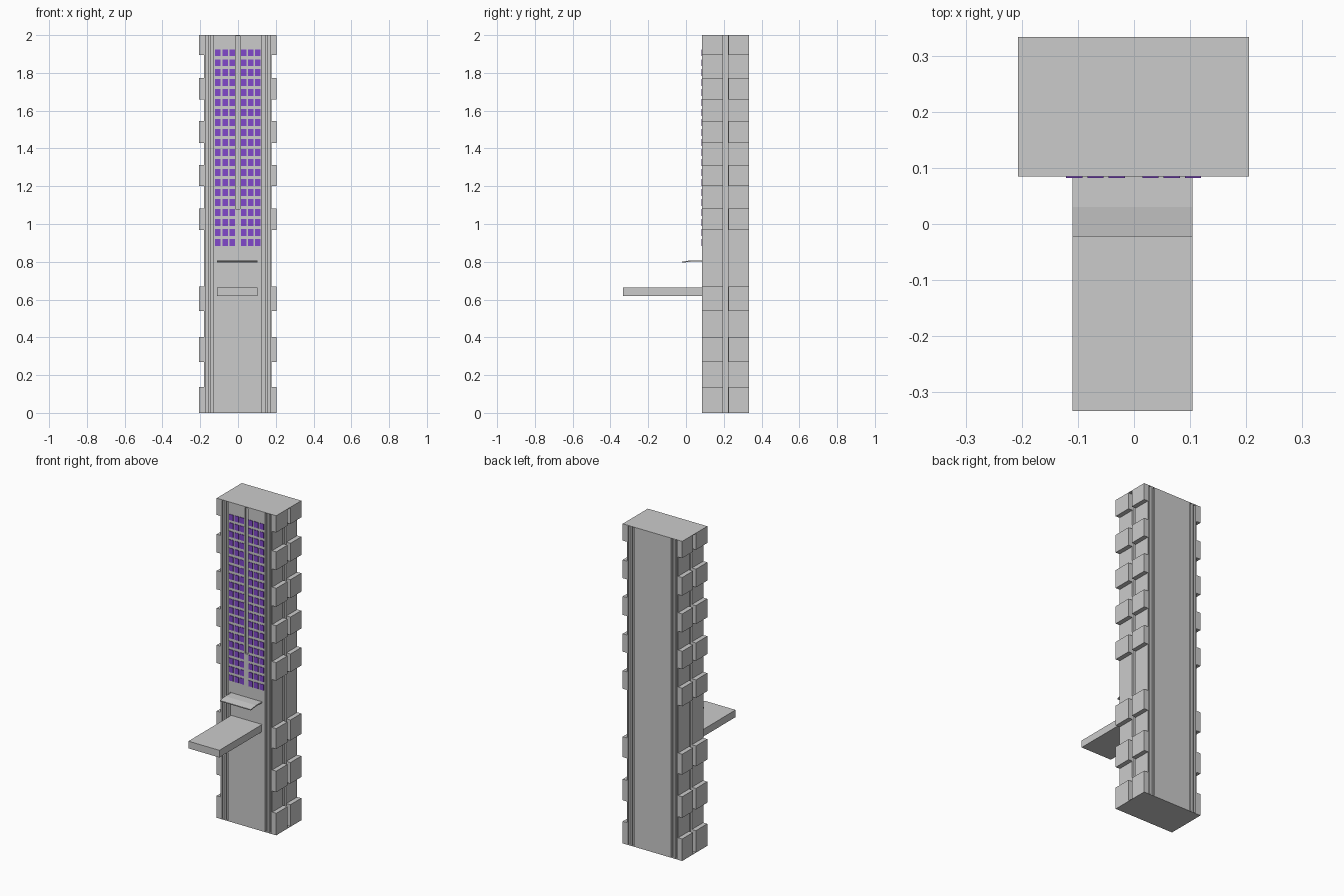
import bpy, bmesh

if "Cube" in bpy.data.objects:
    bpy.data.objects.remove(bpy.data.objects["Cube"])

CX = -0.001                 # tower centre line
FRONT, BACK = 0.085, 0.333
CORE, OUTER = 0.178, 0.206  # half widths of shaft and of corner blocks
DEPTH = 0.012               # groove depth
MID = (0.197, 0.226)        # groove along the middle of each side


def add_object(name, bm, mat=None):
    bmesh.ops.recalc_face_normals(bm, faces=bm.faces)
    mesh = bpy.data.meshes.new(name)
    bm.to_mesh(mesh)
    bm.free()
    ob = bpy.data.objects.new(name, mesh)
    bpy.context.collection.objects.link(ob)
    if mat:
        mesh.materials.append(mat)
    return ob


def add_box(bm, x0, x1, y0, y1, z0, z1):
    vs = bmesh.ops.create_cube(bm, size=1)['verts']
    for v in vs:
        v.co = (x1 if v.co.x > 0 else x0, y1 if v.co.y > 0 else y0, z1 if v.co.z > 0 else z0)


def box(name, *dims):
    bm = bmesh.new()
    add_box(bm, *dims)
    return add_object(name, bm)


def prism(name, points, offset):
    bm = bmesh.new()
    face = bm.faces.new([bm.verts.new(p) for p in points])
    ext = bmesh.ops.extrude_face_region(bm, geom=[face])['geom']
    bmesh.ops.translate(bm, vec=offset, verts=[g for g in ext if isinstance(g, bmesh.types.BMVert)])
    return add_object(name, bm)


# Shaft: grooved cross-section, one quarter mirrored into a full outline
yc = (FRONT + BACK) / 2
hy = BACK - yc
mg = (MID[1] - MID[0]) / 2
quarter = [(0.129, hy), (0.129, hy - DEPTH), (0.143, hy - DEPTH), (0.143, hy),
           (0.157, hy), (0.157, hy - DEPTH), (0.170, hy - DEPTH), (0.170, hy),
           (CORE, hy), (CORE, mg), (CORE - DEPTH, mg)]
right = quarter + [(x, -y) for x, y in reversed(quarter)]
outline = right + [(-x, y) for x, y in reversed(right)]
T = 0.003
shaft = prism("tower_shaft", [(CX + x, yc + y, T) for x, y in outline], (0, 0, 2 - 2 * T))

# Recesses: centre slot between the windows, and the doorway
cutters = [box("slot_cutter", CX - 0.011, CX + 0.011, FRONT - 0.05, FRONT + DEPTH, 1.08, 2 - 2 * T),
           box("door_cutter", -0.114, 0.107, FRONT - 0.05, FRONT + 0.005, 0.665, 0.812)]
for cutter in cutters:
    cutter.hide_render = True
    mod = shaft.modifiers.new("recess", 'BOOLEAN')
    mod.operation = 'DIFFERENCE'
    mod.solver = 'EXACT'
    mod.object = cutter
bpy.context.view_layer.objects.active = shaft
for mod in list(shaft.modifiers):
    bpy.ops.object.modifier_apply(modifier=mod.name)
for cutter in cutters:
    bpy.data.objects.remove(cutter)

# Thin top and bottom plates
box("roof_plate", CX - OUTER, CX + OUTER, FRONT, BACK, 2 - T, 2)
box("base_plate", CX - OUTER, CX + OUTER, FRONT, BACK, 0, T)

# Side blocks in pairs, split by the middle groove
levels = [(0, 0.138), (0.27, 0.402), (0.54, 0.668), (0.968, 1.081),
          (1.2, 1.312), (1.43, 1.546), (1.66, 1.774), (1.895, 2)]
bm = bmesh.new()
for z0, z1 in levels:
    for side in (-1, 1):
        xs = sorted((CX + side * CORE, CX + side * OUTER))
        for y0, y1 in ((FRONT, MID[0]), (MID[1], BACK)):
            add_box(bm, *xs, y0, y1, max(z0, T), min(z1, 2 - T))
add_object("side_blocks", bm)

# Windows: two banks of three columns, twenty rows
purple = bpy.data.materials.new("window_purple")
purple.diffuse_color = (0.22, 0.065, 0.60, 1)
purple.use_nodes = True
purple.node_tree.nodes["Principled BSDF"].inputs["Base Color"].default_value = purple.diffuse_color
bm = bmesh.new()
for start in (-0.121, 0.015):
    for col in range(3):
        x = start + col * 0.0378
        for row in range(20):
            z = 0.884 + row * 0.0529
            add_box(bm, x, x + 0.029, FRONT - 0.003, FRONT + 0.002, z, z + 0.036)
add_object("windows", bm, purple)

# Balcony slab
box("balcony", -0.11, 0.104, -0.333, FRONT + 0.005, 0.62, 0.665)

# Canopy over the door with a drooping front lip
profile = [(FRONT + 0.006, 0.800), (0.03, 0.801), (-0.022, 0.795),
           (-0.022, 0.801), (0.03, 0.808), (FRONT + 0.006, 0.807)]
prism("canopy", [(-0.11, y, z) for y, z in profile], (0.214, 0, 0))
